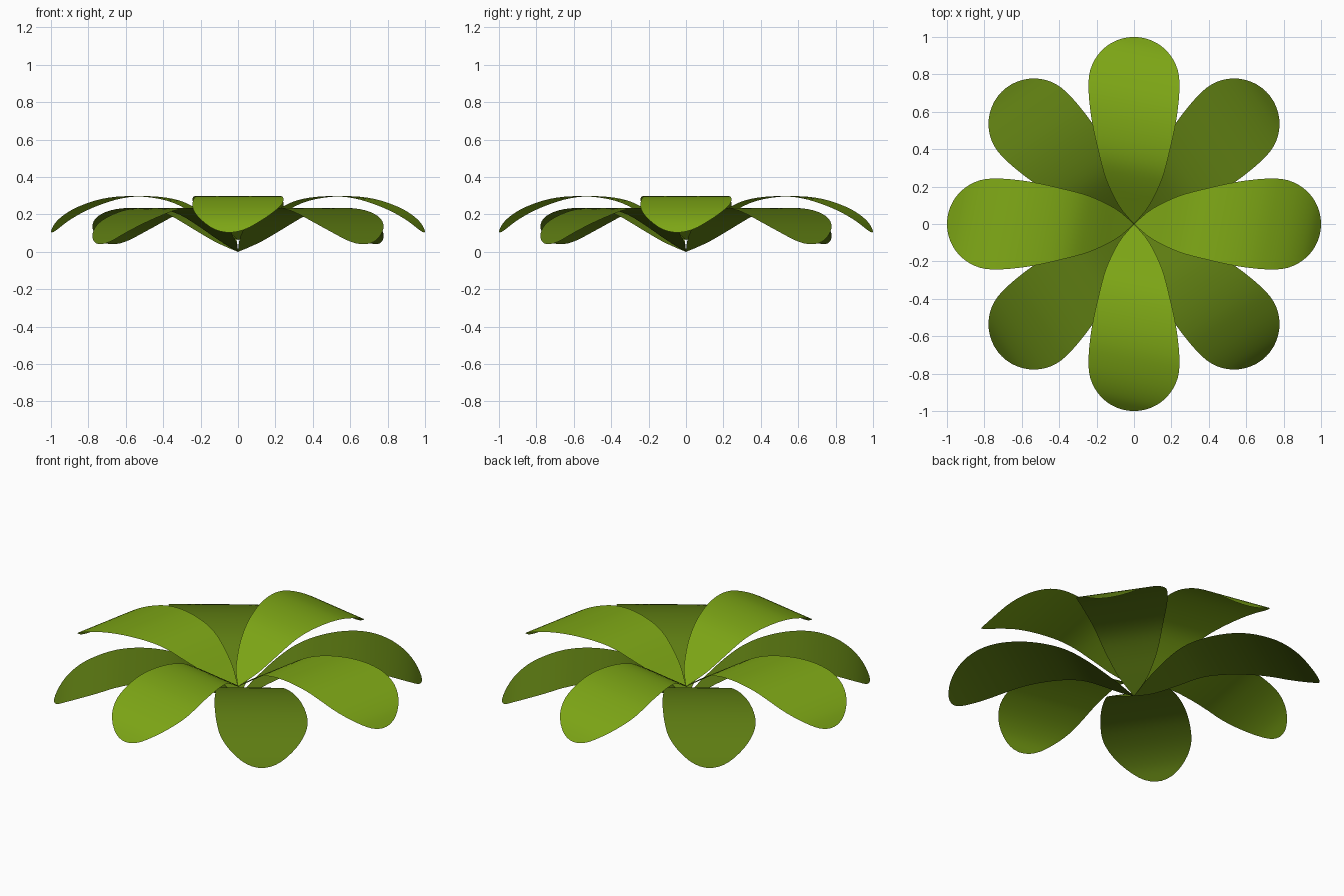
import bpy, bmesh
from math import radians, sin, cos, pi, sqrt

if "Cube" in bpy.data.objects:
    bpy.data.objects.remove(bpy.data.objects["Cube"])

SKEW = radians(-11)   # the bend runs slightly across each leaf
TIP_C, TIP_R = 0.757, 0.243

# Height along the bend, and half-width along the leaf
ARCH = [(-0.06, -0.04), (0, 0), (0.1, 0.07), (0.2, 0.14), (0.3, 0.197), (0.4, 0.225),
        (0.53, 0.235), (0.65, 0.224), (0.75, 0.196), (0.85, 0.153), (0.93, 0.1), (0.985, 0.042), (1.02, 0)]
WIDTH = [(-0.05, -0.045), (0, 0), (0.05, 0.045), (0.1, 0.083), (0.235, 0.148), (0.4, 0.193),
         (0.55, 0.225), (0.68, 0.241), (TIP_C, TIP_R), (0.85, 0.243)]


def smooth(pts, x):
    """Smooth cubic curve through the points."""
    i = 1
    while i < len(pts) - 3 and x > pts[i + 1][0]:
        i += 1
    (xa, ya), (x0, y0), (x1, y1), (xb, yb) = pts[i - 1:i + 3]
    h = x1 - x0
    t = (x - x0) / h
    m0, m1 = (y1 - ya) / (x1 - xa) * h, (yb - y0) / (xb - x0) * h
    return ((2*t**3 - 3*t**2 + 1) * y0 + (t**3 - 2*t**2 + t) * m0
            + (3*t**2 - 2*t**3) * y1 + (t**3 - t**2) * m1)


def half_width(r):
    if r > TIP_C:
        return sqrt(max(0, TIP_R**2 - (r - TIP_C)**2))
    return smooth(WIDTH, r)


def material(name, colour):
    m = bpy.data.materials.new(name)
    m.diffuse_color = colour
    m.use_nodes = True
    m.node_tree.nodes["Principled BSDF"].inputs["Base Color"].default_value = m.diffuse_color
    return m


def leaf(name, angle, lift, mat):
    bm = bmesh.new()
    # Even rows along the blade, then rows bunched around the round tip
    rows = [TIP_C * i / 22 for i in range(22)]
    rows += [TIP_C + TIP_R * sin(pi / 2 * i / 12) for i in range(13)]
    cols = 12
    grid = []
    for r in rows:
        w = half_width(r)
        line = []
        for j in range(cols + 1):
            s = w * (2 * j / cols - 1)
            u = r * cos(SKEW) + s * sin(SKEW)
            z = smooth(ARCH, u) + lift
            line.append(bm.verts.new((r * cos(angle) - s * sin(angle),
                                      r * sin(angle) + s * cos(angle), max(z, 0))))
        grid.append(line)
    for a, b in zip(grid, grid[1:]):
        for j in range(cols):
            bm.faces.new((a[j], b[j], b[j + 1], a[j + 1]))
    bmesh.ops.remove_doubles(bm, verts=bm.verts, dist=1e-5)
    for f in bm.faces:
        f.smooth = True
    me = bpy.data.meshes.new(name)
    bm.to_mesh(me)
    bm.free()
    me.materials.append(mat)
    bpy.context.collection.objects.link(bpy.data.objects.new(name, me))


light = material("light_green", (0.21, 0.39, 0.008, 1))
dark = material("dark_green", (0.11, 0.20, 0.006, 1))

# Four upper leaves on the axes, four lower ones on the diagonals
for k in range(4):
    leaf(f"upper_leaf_{k + 1}", k * pi / 2, 0.063, light)
    leaf(f"lower_leaf_{k + 1}", k * pi / 2 + pi / 4, 0, dark)
